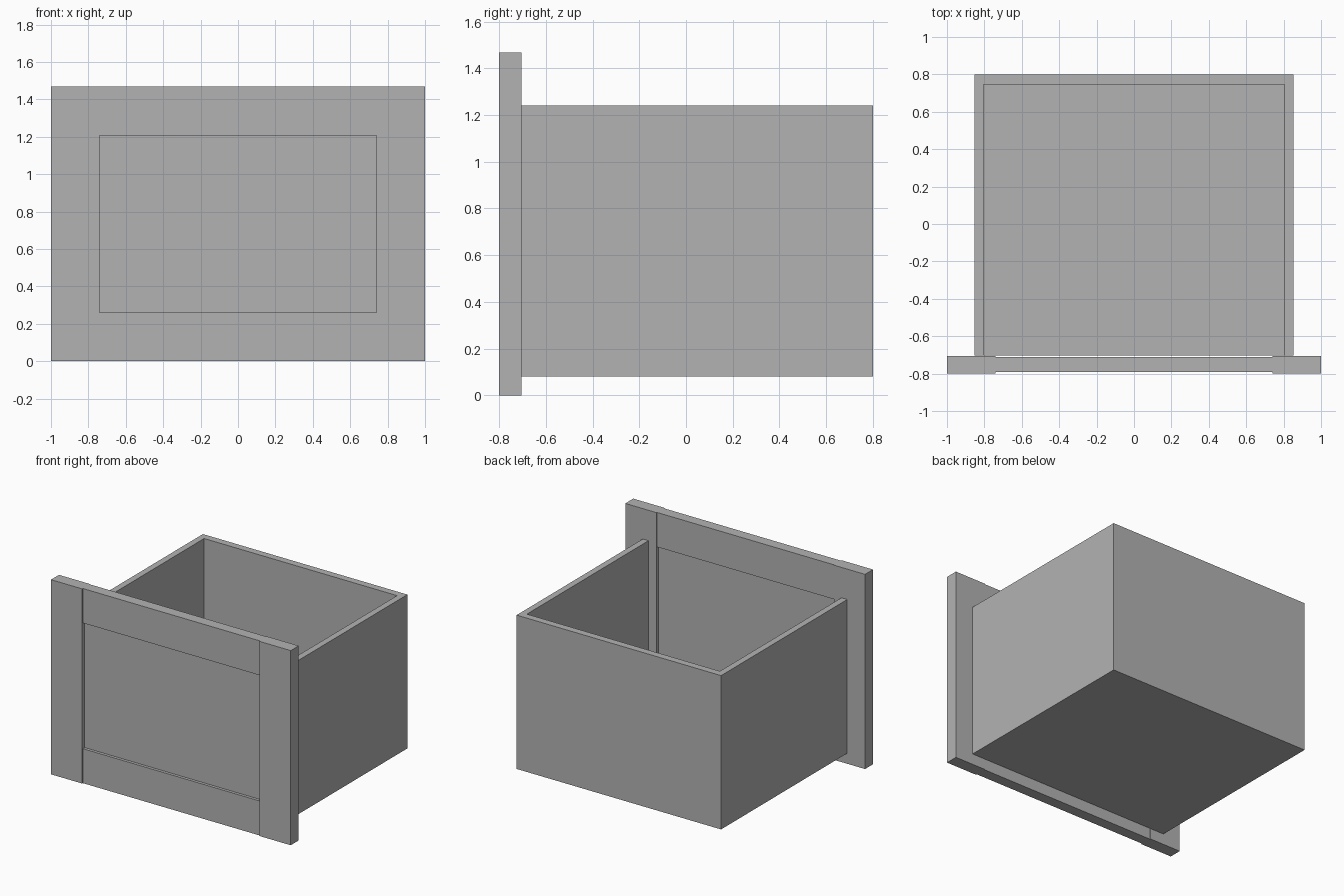
import bpy
from mathutils import Vector

default = bpy.data.objects.get("Cube")
if default:
    bpy.data.objects.remove(default, do_unlink=True)

# One plain grey for the whole drawer
grey = bpy.data.materials.new("plain_grey")
grey.use_nodes = True
colour = (0.45, 0.45, 0.45, 1)
grey.diffuse_color = colour
grey.node_tree.nodes["Principled BSDF"].inputs["Base Color"].default_value = colour


def board(name, low, high):
    """Box-shaped board between two opposite corners."""
    low, high = Vector(low), Vector(high)
    bpy.ops.mesh.primitive_cube_add(size=1)
    obj = bpy.context.object
    obj.name = obj.data.name = name
    for v in obj.data.vertices:
        v.co = (low + high) / 2 + v.co * (high - low)
    obj.data.materials.append(grey)
    return obj


HEIGHT = 1.468
STILE_IN = 0.74           # inner edge of the stiles
PANEL_LOW, PANEL_HIGH = 0.26, 1.208
SIDE_OUT, SIDE_IN = 0.853, 0.805
BOX_LOW, FLOOR_TOP, BOX_HIGH = 0.08, 0.19, 1.24
BOX_FRONT, BACK_IN, BACK_OUT = -0.703, 0.746, 0.8

# Drawer front: stiles, slightly thinner rails, recessed panel
for side, sign in (("left", 1), ("right", -1)):
    a, b = sorted((sign * STILE_IN, sign))
    board(side + "_stile", (a, -0.8, 0), (b, -0.705, HEIGHT))
for name, z0, z1 in (("bottom_rail", 0, PANEL_LOW), ("top_rail", PANEL_HIGH, HEIGHT)):
    board(name, (-STILE_IN, -0.792, z0), (STILE_IN, -0.71, z1))
board("front_panel", (-STILE_IN, -0.77, PANEL_LOW), (STILE_IN, -0.73, PANEL_HIGH))

# Drawer box: sides, back and floor, open towards the front
for side, sign in (("left", 1), ("right", -1)):
    a, b = sorted((sign * SIDE_IN, sign * SIDE_OUT))
    board(side + "_side", (a, BOX_FRONT, BOX_LOW), (b, BACK_OUT, BOX_HIGH))
board("box_back", (-SIDE_IN, BACK_IN, BOX_LOW), (SIDE_IN, BACK_OUT, BOX_HIGH))
board("box_floor", (-SIDE_IN, BOX_FRONT, BOX_LOW), (SIDE_IN, BACK_IN, FLOOR_TOP))
